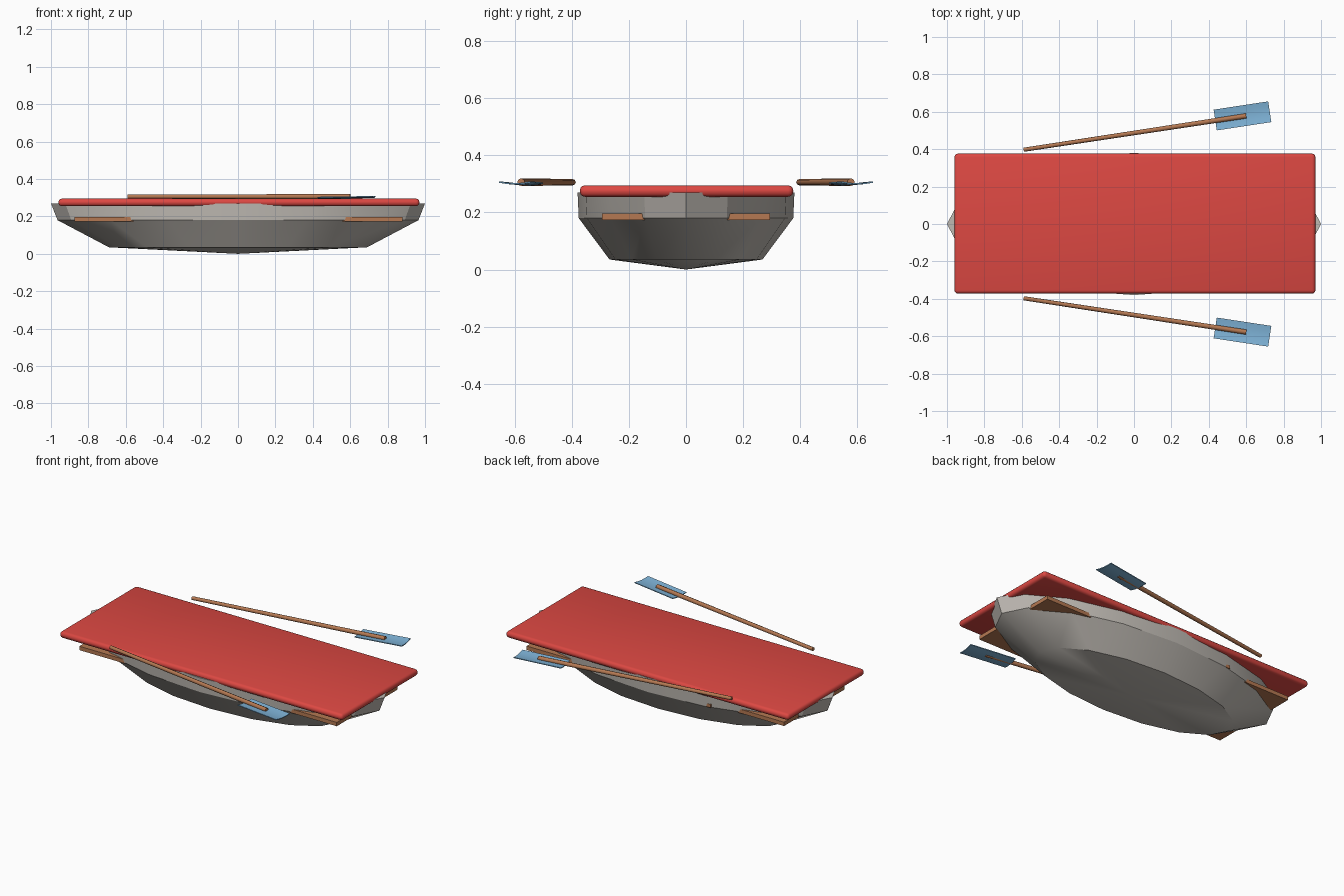
import bpy, bmesh, math
from mathutils import Matrix, Vector

if "Cube" in bpy.data.objects:
    bpy.data.objects.remove(bpy.data.objects["Cube"])


def material(name, rgb):
    m = bpy.data.materials.new(name)
    m.diffuse_color = (*rgb, 1)
    m.use_nodes = True
    m.node_tree.nodes["Principled BSDF"].inputs["Base Color"].default_value = m.diffuse_color
    return m


GREY = material("hull grey", (0.52, 0.49, 0.45))
RED = material("cover red", (0.72, 0.065, 0.055))
BROWN = material("wood brown", (0.46, 0.19, 0.085))
BLUE = material("blade blue", (0.21, 0.45, 0.68))


def finish(name, bm, mat, angle=30):
    bmesh.ops.recalc_face_normals(bm, faces=bm.faces)
    me = bpy.data.meshes.new(name)
    bm.to_mesh(me)
    bm.free()
    me.materials.append(mat)
    ob = bpy.data.objects.new(name, me)
    bpy.context.collection.objects.link(ob)
    bpy.ops.object.select_all(action='DESELECT')
    ob.select_set(True)
    bpy.context.view_layer.objects.active = ob
    bpy.ops.object.shade_smooth_by_angle(angle=math.radians(angle))
    return ob


def box(name, x0, x1, y0, y1, z0, z1, mat, bevel=0.0, segments=3):
    bm = bmesh.new()
    bmesh.ops.create_cube(bm, size=1)
    for v in bm.verts:
        v.co = Vector(((x0 + x1) / 2 + v.co.x * (x1 - x0),
                       (y0 + y1) / 2 + v.co.y * (y1 - y0),
                       (z0 + z1) / 2 + v.co.z * (z1 - z0)))
    if bevel:
        bmesh.ops.bevel(bm, geom=bm.edges[:], offset=bevel,
                        segments=segments, affect='EDGES', profile=0.5)
    return finish(name, bm, mat, 40)


# Hull: elliptical rings from keel point up to the rim, then down the inside
def hull():
    sides = 16
    rings = [(0.69, 0.268, 0.035), (0.965, 0.376, 0.18), (1.0, 0.38, 0.27),
             (0.95, 0.35, 0.27), (0.92, 0.345, 0.18), (0.66, 0.24, 0.06)]
    bm = bmesh.new()
    loops = [[bm.verts.new((rx * math.cos(2 * math.pi * i / sides),
                            ry * math.sin(2 * math.pi * i / sides), z))
              for i in range(sides)] for rx, ry, z in rings]
    keel = bm.verts.new((0, 0, 0))
    for i in range(sides):
        j = (i + 1) % sides
        bm.faces.new((keel, loops[0][j], loops[0][i]))
        for a, b in zip(loops, loops[1:]):
            bm.faces.new((a[i], a[j], b[j], b[i]))
    bm.faces.new(loops[-1])
    finish("hull", bm, GREY)


hull()

# Cover slab with rounded edges
box("cover", -0.96, 0.97, -0.372, 0.376, 0.255, 0.295, RED, 0.018)

# Benches whose corners pass through the hull
box("rear_bench", -0.875, -0.56, -0.295, 0.295, 0.173, 0.197, BROWN)
box("front_bench", 0.56, 0.88, -0.295, 0.295, 0.173, 0.197, BROWN)
box("middle_bench", -0.41, -0.2, -0.335, 0.345, 0.18, 0.2, BROWN)


# Oars: slightly tapered shaft and a thin dished blade
def oar(side, label):
    start, end = Vector((-0.59, side * 0.397, 0.306)), Vector((0.6, side * 0.578, 0.306))
    d = end - start
    bm = bmesh.new()
    bmesh.ops.create_cone(bm, cap_ends=True, segments=8, radius1=0.011,
                          radius2=0.0135, depth=d.length)
    rot = d.to_track_quat('Z', 'Y').to_matrix().to_4x4()
    bmesh.ops.transform(bm, verts=bm.verts,
                        matrix=Matrix.Translation((start + end) / 2) @ rot)
    finish(label + "_oar_shaft", bm, BROWN, 50)

    bm = bmesh.new()
    bmesh.ops.create_grid(bm, x_segments=2, y_segments=4, size=0.5)
    for v in bm.verts:
        u, w = v.co.x, v.co.y
        v.co = Vector((u * 0.295, w * 0.112, 0.006 * (4 * w * w - 1) + 0.004 * u))
    geo = bmesh.ops.extrude_face_region(bm, geom=bm.faces[:])
    for v in geo['geom']:
        if isinstance(v, bmesh.types.BMVert):
            v.co.z += 0.005
    angle = math.atan2(d.y, d.x)
    bmesh.ops.transform(bm, verts=bm.verts,
                        matrix=Matrix.Translation((0.58, side * 0.578, 0.302))
                        @ Matrix.Rotation(angle, 4, 'Z'))
    finish(label + "_oar_blade", bm, BLUE)


oar(-1, "near")
oar(1, "far")
